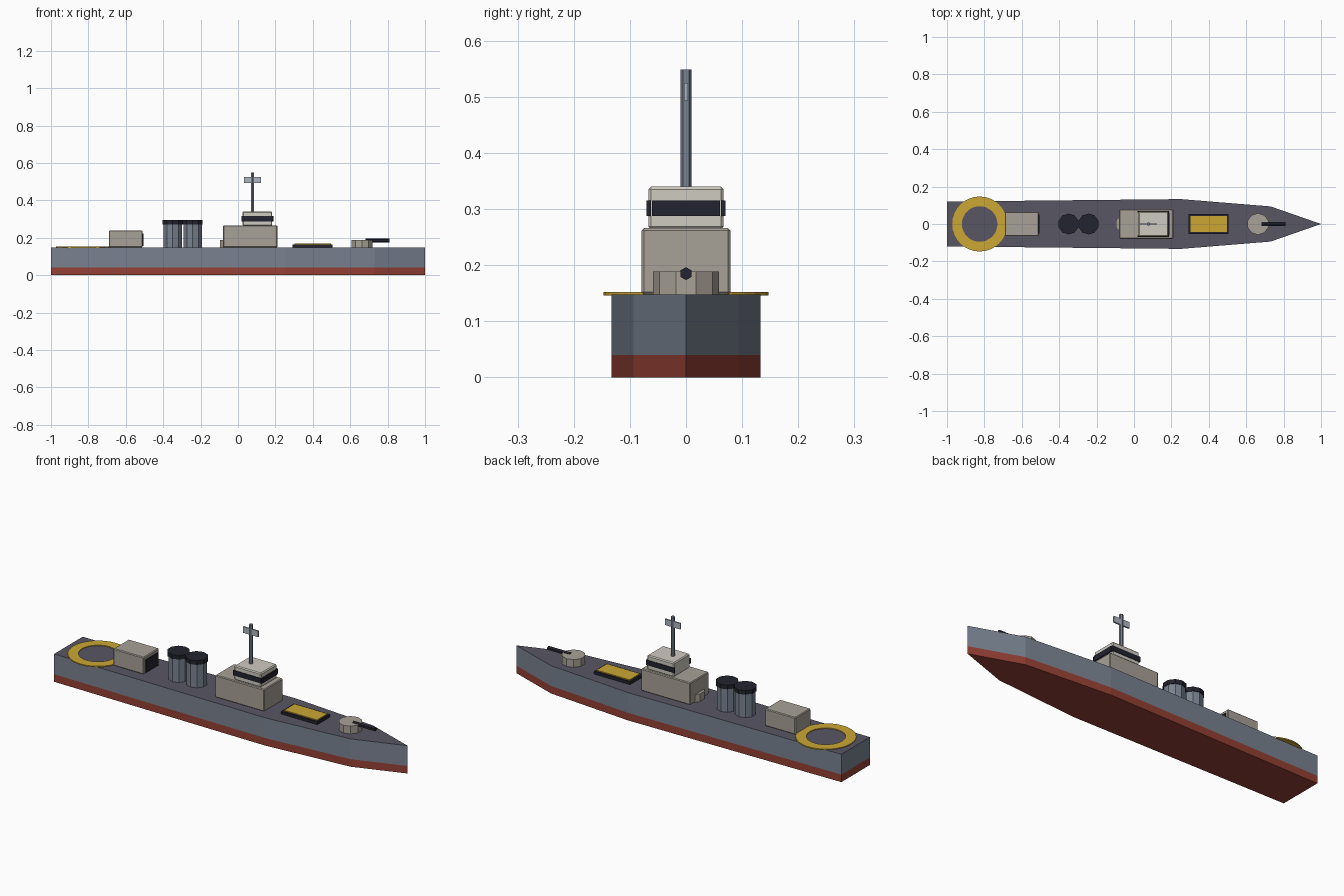
import bpy, bmesh, math
from mathutils import Matrix

if "Cube" in bpy.data.objects:
    bpy.data.objects.remove(bpy.data.objects["Cube"])


def material(name, r, g, b):
    m = bpy.data.materials.new(name)
    lin = lambda c: (c / 255 / 12.92) if c < 10 else ((c / 255 + 0.055) / 1.055) ** 2.4
    m.diffuse_color = (lin(r), lin(g), lin(b), 1)
    m.use_nodes = True
    m.node_tree.nodes["Principled BSDF"].inputs["Base Color"].default_value = m.diffuse_color
    return m


GREY = material("hull grey", 121, 130, 144)
RED = material("waterline red", 148, 64, 52)
DECK = material("deck slate", 88, 86, 100)
STONE = material("warm grey", 168, 162, 151)
PALE = material("pale grey", 207, 203, 193)
DARK = material("near black", 34, 35, 46)
GOLD = material("marking yellow", 204, 167, 52)
SILVER = material("mast silver", 175, 182, 192)
DECK_Z = 0.148


def finish(name, bm, *mats):
    bmesh.ops.recalc_face_normals(bm, faces=bm.faces)
    me = bpy.data.meshes.new(name)
    bm.to_mesh(me)
    bm.free()
    for m in mats:
        me.materials.append(m)
    ob = bpy.data.objects.new(name, me)
    bpy.context.collection.objects.link(ob)
    return ob


def box(name, x, y, z, mat, bevel=0):
    """Box from (min, max) ranges on each axis."""
    bm = bmesh.new()
    bmesh.ops.create_cube(bm, size=1)
    for v in bm.verts:
        v.co = [(r[0] + r[1]) / 2 + c * (r[1] - r[0]) for c, r in zip(v.co, (x, y, z))]
    if bevel:
        bmesh.ops.bevel(bm, geom=bm.edges[:], offset=bevel, segments=1, affect='EDGES')
    return finish(name, bm, mat)


def prism(name, centre, radius, z0, z1, sides, mat, top_radius=None):
    """Upright cylinder with a corner on the y axis."""
    bm = bmesh.new()
    bmesh.ops.create_cone(bm, cap_ends=True, segments=sides, radius1=radius,
                          radius2=top_radius or radius, depth=z1 - z0)
    start = max(bm.verts, key=lambda v: v.co.y).co
    turn = math.pi / 2 - math.atan2(start.y, start.x)
    bmesh.ops.rotate(bm, verts=bm.verts, matrix=Matrix.Rotation(turn, 3, 'Z'))
    bmesh.ops.translate(bm, verts=bm.verts, vec=(centre, 0, (z0 + z1) / 2))
    return finish(name, bm, mat)


# Hull: stacked outlines, coloured by height
half = [(-1, 0.12), (0.25, 0.133), (0.73, 0.094)]
outline = [(x, -y) for x, y in half] + [(1, 0)] + [(x, y) for x, y in reversed(half)]
bm = bmesh.new()
rings = [[bm.verts.new((x, y, z)) for x, y in outline] for z in (0, 0.04, DECK_Z)]
n = len(outline)
for k in range(2):
    for i in range(n):
        j = (i + 1) % n
        f = bm.faces.new((rings[k][i], rings[k][j], rings[k + 1][j], rings[k + 1][i]))
        f.material_index = k
bm.faces.new(rings[0])
bm.faces.new(rings[2]).material_index = 2
finish("hull", bm, RED, GREY, DECK)

# Landing ring on the stern
bm = bmesh.new()
seg = 32
loops = [[bm.verts.new((-0.825 + r * math.cos(a), r * math.sin(a), z))
          for a in (2 * math.pi * i / seg for i in range(seg))]
         for r, z in ((0.095, 0.146), (0.147, 0.146), (0.147, 0.152), (0.095, 0.152))]
for k in range(4):
    a, b = loops[k], loops[(k + 1) % 4]
    for i in range(seg):
        j = (i + 1) % seg
        bm.faces.new((a[i], a[j], b[j], b[i]))
finish("landing_ring", bm, GOLD)

# Hangar with its door
box("hangar", (-0.69, -0.51), (-0.065, 0.065), (DECK_Z, 0.239), STONE, 0.004)
box("hangar_door", (-0.512, -0.505), (-0.05, 0.05), (0.155, 0.222), DARK)

# Twin funnels
for i, x in enumerate((-0.35, -0.243)):
    prism(f"funnel_{i + 1}", x, 0.052, DECK_Z, 0.272, 10, GREY)
    prism(f"funnel_cap_{i + 1}", x, 0.056, 0.272, 0.294, 10, DARK)

# Superstructure and bridge
box("superstructure", (-0.08, 0.21), (-0.079, 0.079), (DECK_Z, 0.266), STONE, 0.004)
box("bridge", (0.024, 0.183), (-0.067, 0.067), (0.264, 0.34), PALE, 0.005)
box("front_windows", (0.181, 0.19), (-0.061, 0.061), (0.288, 0.315), DARK)
for s, side in ((-1, "right"), (1, "left")):
    box(f"{side}_windows", (0.02, 0.186), sorted((s * 0.062, s * 0.07)), (0.288, 0.315), DARK)

# Mast and crossbar
prism("mast", 0.077, 0.01, 0.335, 0.549, 6, GREY)
box("mast_crossbar", (0.031, 0.122), (-0.004, 0.004), (0.493, 0.525), SILVER)

# Launcher hatch on the foredeck
box("hatch_base", (0.292, 0.505), (-0.054, 0.054), (DECK_Z, 0.163), DARK)
box("hatch_panel", (0.302, 0.497), (-0.044, 0.044), (0.162, 0.168), GOLD)

# Gun turrets, the rear one sunk into the superstructure
for name, x in (("bow", 0.663), ("rear", -0.04)):
    prism(f"{name}_turret", x, 0.0585, DECK_Z, 0.189, 10, STONE)
    bm = bmesh.new()
    bmesh.ops.create_cone(bm, cap_ends=True, segments=6, radius1=0.0115, radius2=0.0115, depth=0.13,
                          matrix=Matrix.Translation((x + 0.083, 0, 0.185)) @ Matrix.Rotation(math.pi / 2, 4, 'Y'))
    corner = max(v.co.z for v in bm.verts) - 0.185
    if corner < 0.011:  # keep a corner on top
        bmesh.ops.rotate(bm, verts=bm.verts, cent=(x, 0, 0.185), matrix=Matrix.Rotation(math.pi / 6, 3, 'X'))
    finish(f"{name}_gun_barrel", bm, DARK)
